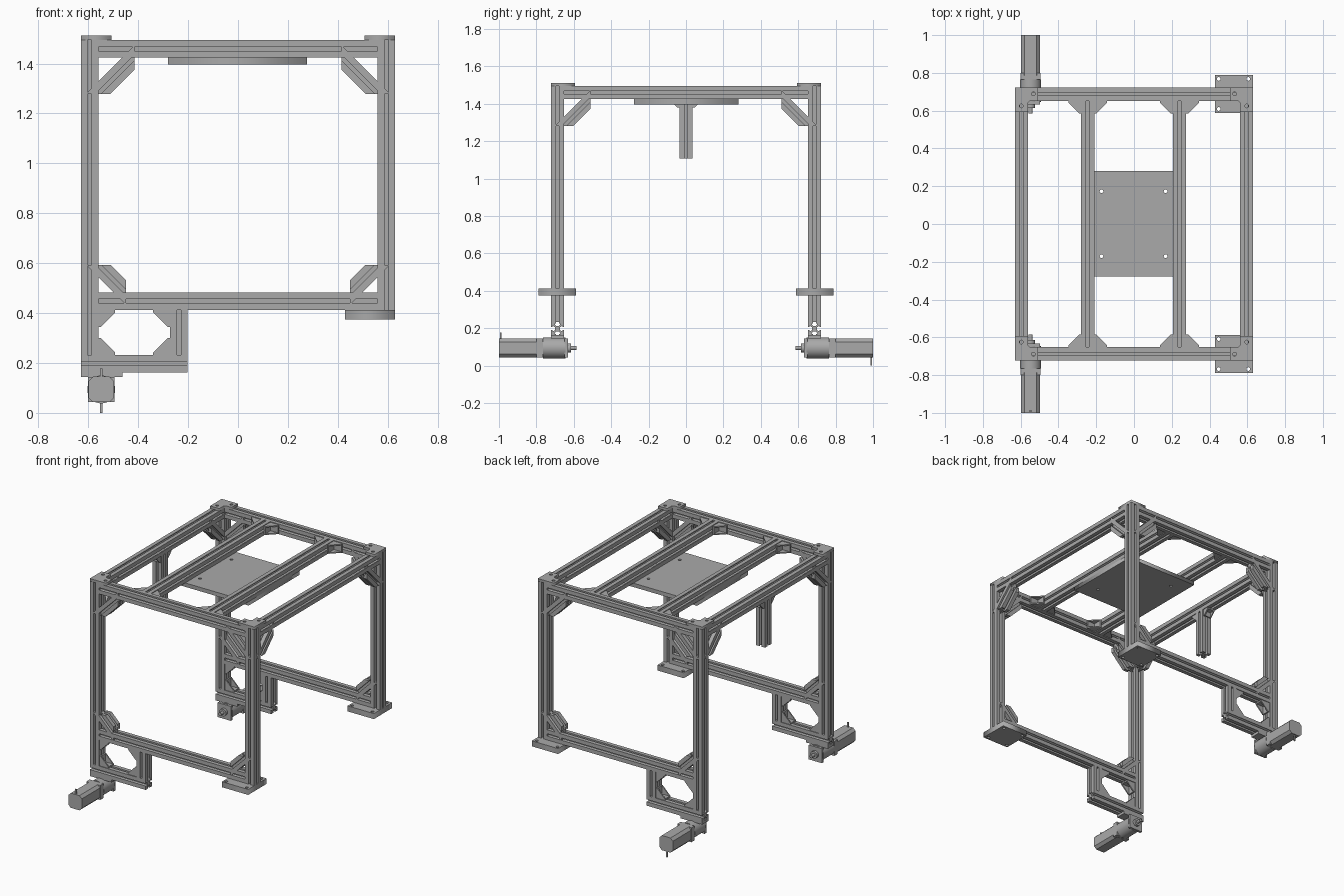
import bpy, bmesh
from math import pi, sin, cos
from mathutils import Vector as V

if "Cube" in bpy.data.objects:
    bpy.data.objects.remove(bpy.data.objects["Cube"])


def material(name, value):
    m = bpy.data.materials.new(name)
    m.use_nodes = True
    color = (value, value, value, 1)
    m.diffuse_color = color
    m.node_tree.nodes["Principled BSDF"].inputs["Base Color"].default_value = color
    return m


GREY = material("aluminium grey", 0.4)
X, Y, Z = V((1, 0, 0)), V((0, 1, 0)), V((0, 0, 1))
H = 0.035  # half width of a rail


def finish(name, bm):
    bmesh.ops.recalc_face_normals(bm, faces=bm.faces)
    mesh = bpy.data.meshes.new(name)
    bm.to_mesh(mesh)
    bm.free()
    mesh.materials.append(GREY)
    ob = bpy.data.objects.new(name, mesh)
    bpy.context.collection.objects.link(ob)
    return ob


def loft(bm, ring_a, ring_b):
    a = [bm.verts.new(p) for p in ring_a]
    b = [bm.verts.new(p) for p in ring_b]
    bm.faces.new(a)
    bm.faces.new(b)
    for i in range(len(a)):
        j = (i + 1) % len(a)
        bm.faces.new((a[i], a[j], b[j], b[i]))


def prism(bm, ring, vec):
    loft(bm, ring, [p + vec for p in ring])


def box(name, lo, hi):
    bm = bmesh.new()
    ring = [V((x, y, lo[2])) for x, y in
            ((lo[0], lo[1]), (hi[0], lo[1]), (hi[0], hi[1]), (lo[0], hi[1]))]
    prism(bm, ring, Z * (hi[2] - lo[2]))
    return finish(name, bm)


# T-slot cross-section: one side repeated four times
SIDE = [(H, -H), (H, -.008), (.027, -.008), (.027, -.016), (.014, -.008),
        (.014, .008), (.027, .016), (.027, .008), (H, .008)]
PROFILE = []
for k in range(4):
    c, s = round(cos(k * pi / 2)), round(sin(k * pi / 2))
    PROFILE += [(c * x - s * y, s * x + c * y) for x, y in SIDE]


def rail(name, a, b, side, cut_a=None, cut_b=None):
    """Slotted rail from a to b; cut_a and cut_b are the normals of its end cuts."""
    a, b = V(a), V(b)
    d = (b - a).normalized()
    other = d.cross(side)
    rings = []
    for end, n in ((a, cut_a or d), (b, cut_b or d)):
        ring = []
        for p, q in PROFILE:
            o = side * p + other * q
            ring.append(end + o - d * (n.dot(o) / n.dot(d)))
        rings.append(ring)
    bm = bmesh.new()
    loft(bm, *rings)
    return finish(name, bm)


def brace(name, corner, u, v, reach):
    """Diagonal rail across the corner between directions u and v."""
    corner, r = V(corner), reach - H * 2 ** .5
    rail(name, corner + u * r, corner + v * r, u.cross(v), u, v)


def bracket(name, corner, u, v, s=.068):
    """Angle bracket: two legs and two triangular cheeks."""
    w, corner, t = u.cross(v), V(corner), .01
    bm = bmesh.new()
    for p, q in ((u, v), (v, u)):
        o = corner - w * .03
        prism(bm, [o, o + p * s, o + p * s + q * t, o + q * t], w * .06)
    for off in (-.03, .022):
        o = corner + w * off
        prism(bm, [o, o + u * s, o + u * s + v * t, o + v * s + u * t, o + v * s], w * .008)
    return finish(name, bm)


def plate(name, outline, holes, z0, z1, radius=.01):
    """Flat plate with round holes, made from a filled curve."""
    cu = bpy.data.curves.new(name, "CURVE")
    cu.dimensions, cu.fill_mode, cu.extrude = "2D", "BOTH", (z1 - z0) / 2
    loops = [outline] + [[(x + radius * cos(i * pi / 6), y + radius * sin(i * pi / 6))
                          for i in range(12)] for x, y in holes]
    for pts in loops:
        sp = cu.splines.new("POLY")
        sp.points.add(len(pts) - 1)
        for p, (x, y) in zip(sp.points, pts):
            p.co = (x, y, 0, 1)
        sp.use_cyclic_u = True
    tmp = bpy.data.objects.new(name + "_curve", cu)
    bpy.context.collection.objects.link(tmp)
    bpy.context.view_layer.update()
    mesh = bpy.data.meshes.new_from_object(tmp)
    bpy.data.objects.remove(tmp)
    bm = bmesh.new()
    bm.from_mesh(mesh)
    bpy.data.meshes.remove(mesh)
    bmesh.ops.remove_doubles(bm, verts=bm.verts, dist=1e-5)
    bmesh.ops.translate(bm, verts=bm.verts, vec=(0, 0, (z0 + z1) / 2))
    return finish(name, bm)


def rect(x0, x1, y0, y1):
    return [(x0, y0), (x1, y0), (x1, y1), (x0, y1)]


def cylinder(name, x, y0, y1, z, r):
    bm = bmesh.new()
    ring = [V((x + r * cos(i * pi / 16), y0, z + r * sin(i * pi / 16))) for i in range(32)]
    prism(bm, ring, Y * (y1 - y0))
    ob = finish(name, bm)
    bpy.ops.object.select_all(action="DESELECT")
    ob.select_set(True)
    bpy.context.view_layer.objects.active = ob
    bpy.ops.object.shade_smooth_by_angle()


PX, PY = .595, .687            # post centres
IX, IY = PX - H, PY - H        # inner faces of the posts
TOP, UP, LOW = 1.494, 1.459, .448  # post top, upper and lower rail heights

for s, end in ((-1, "front"), (1, "back")):
    y, inward = s * PY, Y * -s
    # Posts, cross rails and the small sub-frame below
    rail(end + "_right_post", (-PX, y, .232), (-PX, y, TOP), X)
    rail(end + "_left_post", (PX, y, .413), (PX, y, TOP), X)
    rail(end + "_upper_rail", (-IX, y, UP), (IX, y, UP), Z)
    rail(end + "_lower_rail", (-IX, y, LOW), (IX, y, LOW), Z)
    rail(end + "_bottom_rail", (-PX - H, y, .197), (-.202, y, .197), Z)
    rail(end + "_short_post", (-.237, y, .232), (-.237, y, LOW - H), X)
    box(end + "_bottom_plate", (-PX - H, y - H, .144), (-.462, y + H, .163))

    for cx, ux in ((-IX, X), (-.272, -X)):
        for cz, uz in ((.232, Z), (LOW - H, -Z)):
            bracket(end + "_subframe_bracket", (cx, y, cz), ux, uz)

    # Diagonal braces and top corner plates
    for sx, side in ((-1, "right"), (1, "left")):
        tag = end + "_" + side
        brace(tag + "_upper_brace", (sx * IX, y, UP - H), X * -sx, -Z, .195)
        brace(tag + "_lower_brace", (sx * IX, y, LOW + H), X * -sx, Z, .16)
        brace(tag + "_side_brace", (sx * PX, s * IY, UP - H), inward, -Z, .192)
        shape = [(0, 0), (.123, 0), (.123, .07), (.08, .07), (.07, .08), (.07, .128), (0, .128)]
        holes = [(.097, .033), (.033, .097)]
        place = lambda pts: [(sx * (PX + H - p), s * (PY + H - q)) for p, q in pts]
        plate(tag + "_corner_plate", place(shape), place(holes), TOP, 1.512)

    # Feet under the left posts
    y0, y1 = sorted((s * .587, s * .788))
    plate(end + "_foot", rect(.428, .63, y0, y1),
          [(hx, s * hy) for hx in (.448, .605) for hy in (.609, .768)], .375, .413)

    # Brackets that hold the middle rails
    for mx in (-.245, .241):
        for u in (X, -X):
            bracket(end + "_middle_bracket", (mx + u.x * H, s * IY, UP), u, inward)

    # Motor, gearbox, shaft and cable connector
    mx, mz, h, c = -.548, .094, .051, .018
    bm = bmesh.new()
    ring = [V((mx + p, s * .785, mz + q)) for p, q in
            ((-h, c - h), (c - h, -h), (h - c, -h), (h, c - h),
             (h, h - c), (h - c, h), (c - h, h), (-h, h - c))]
    prism(bm, ring, Y * s * .215)
    finish(end + "_motor", bm)
    y0, y1 = sorted((s * .765, s * .8))
    box(end + "_motor_flange", (mx - .053, y0, mz - .05), (mx + .053, y1, mz + .05))
    cylinder(end + "_gearbox", mx, s * .645, s * .765, mz, .056)
    y0, y1 = sorted((s * .632, s * .65))
    box(end + "_gearbox_face", (mx - .05, y0, mz - .05), (mx + .05, y1, mz + .05))
    cylinder(end + "_gearbox_boss", mx, s * .615, s * .632, mz, .025)
    cylinder(end + "_shaft", mx, s * .585, s * .615, mz, .011)
    z0, z1 = (mz, .178) if s < 0 else (0, mz)
    box(end + "_cable_connector", (mx - .005, s * .99 - .004, z0), (mx + .005, s * .99 + .004, z1))

# Long rails along the top
for name, x in (("right_side", -PX), ("left_side", PX),
                ("right_middle", -.245), ("left_middle", .241)):
    rail(name + "_rail", (x, -IY, UP), (x, IY, UP), Z)

# Short hanging post on the right side rail
rail("hanging_post", (-PX, 0, 1.107), (-PX, 0, UP - H), X)
for d in (-1, 1):
    bracket("hanging_bracket", (-PX, d * H, UP - H), Y * d, -Z, .045)

# Mounting panel below the middle rails
plate("mounting_panel", rect(-.28, .276, -.278, .28),
      [(x, y) for x in (-.172, .167) for y in (-.17, .173)], 1.397, 1.424)
